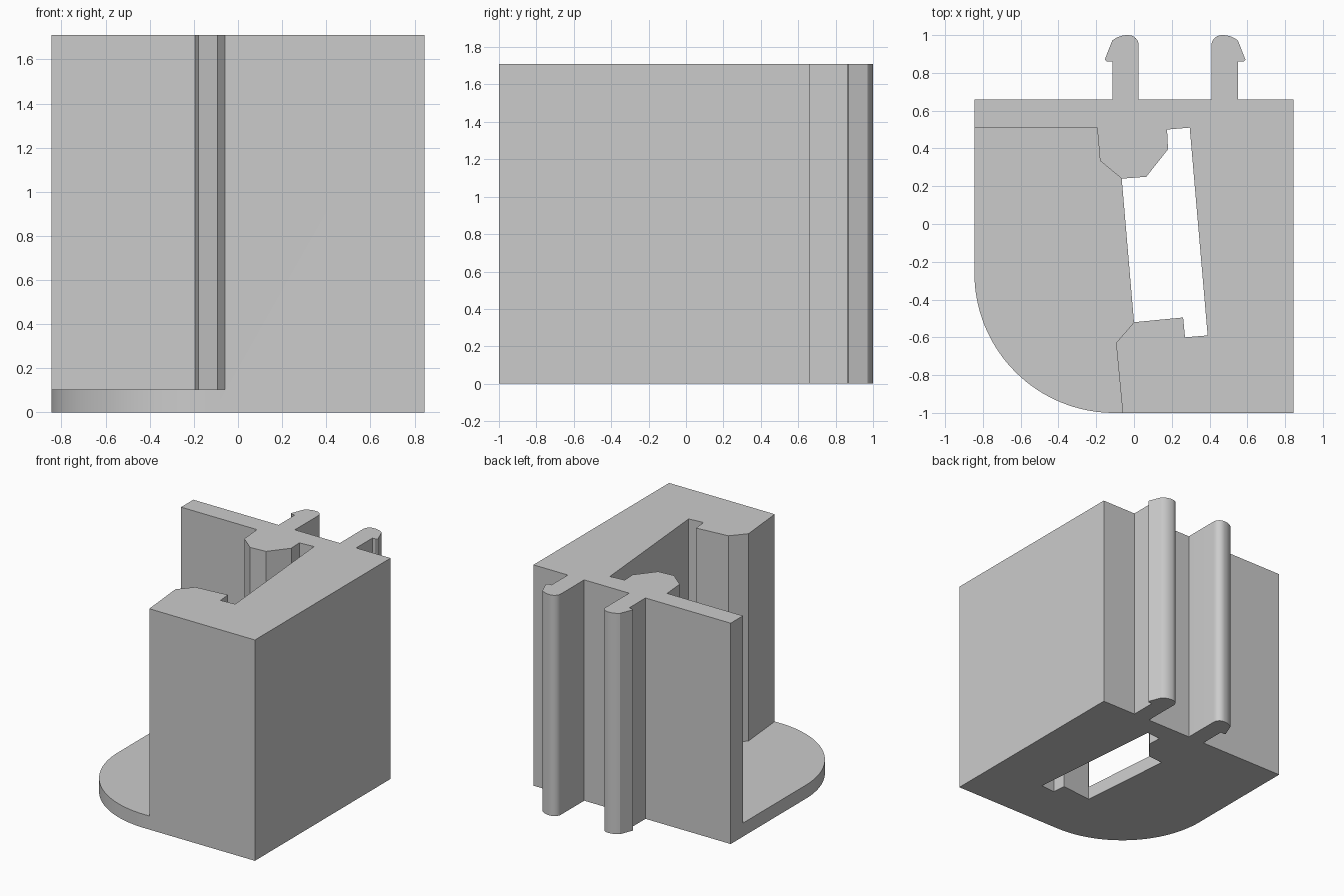
import bpy, bmesh, math

cube = bpy.data.objects.get("Cube")
if cube:
    bpy.data.objects.remove(cube, do_unlink=True)

HEIGHT, FLOOR = 1.71, 0.105
HALF, BACK, FRONT = 0.845, 0.66, -1.0

grey = bpy.data.materials.new("light grey plastic")
grey.use_nodes = True
grey.diffuse_color = (0.6, 0.6, 0.6, 1)
grey.node_tree.nodes["Principled BSDF"].inputs["Base Color"].default_value = (0.6, 0.6, 0.6, 1)


def arc(cx, cy, r, start, end, steps):
    angles = [math.radians(start + (end - start) * i / steps) for i in range(steps + 1)]
    return [(cx + r * math.cos(a), cy + r * math.sin(a)) for a in angles]


def prism(name, outline, z0, z1):
    """Extrude a plan outline from z0 to z1."""
    bm = bmesh.new()
    face = bm.faces.new([bm.verts.new((x, y, z0)) for x, y in outline])
    top = bmesh.ops.extrude_face_region(bm, geom=[face])["geom"]
    bmesh.ops.translate(bm, vec=(0, 0, z1 - z0),
                        verts=[v for v in top if isinstance(v, bmesh.types.BMVert)])
    bmesh.ops.recalc_face_normals(bm, faces=bm.faces)
    mesh = bpy.data.meshes.new(name)
    bm.to_mesh(mesh)
    bm.free()
    mesh.materials.append(grey)
    obj = bpy.data.objects.new(name, mesh)
    bpy.context.collection.objects.link(obj)
    return obj


def cut(target, cutter):
    cutter.hide_render = True
    mod = target.modifiers.new("cut", 'BOOLEAN')
    mod.operation, mod.solver, mod.object = 'DIFFERENCE', 'EXACT', cutter
    bpy.context.view_layer.objects.active = target
    bpy.ops.object.modifier_apply(modifier=mod.name)
    bpy.data.objects.remove(cutter, do_unlink=True)


# Snap clip profile with a hook, and its mirrored twin
clip = [(-0.115, BACK), (-0.115, 0.86), (-0.145, 0.86), (-0.155, 0.87)]
clip += arc(-0.035, 0.875, 0.125, 130, 90, 6)
clip += arc(-0.03, 0.945, 0.055, 90, 0, 8)
clip += [(0.025, BACK)]
twin = [(0.435 - x, y) for x, y in reversed(clip)]

# Whole footprint: square block with one rounded corner and two clips
footprint = [(-HALF, BACK)] + clip + twin + [(HALF, BACK), (HALF, FRONT)]
footprint += arc(-0.105, -0.26, 0.74, 270, 180, 32)
block = prism("clip_block", footprint, 0, HEIGHT)

# Tilted slot through the full height
slot = [(-0.065, 0.24), (0.065, 0.25), (0.18, 0.395), (0.175, 0.5), (0.295, 0.51),
        (0.39, -0.59), (0.27, -0.6), (0.26, -0.495), (0, -0.52)]
cut(block, prism("slot_cutter", slot, -0.2, HEIGHT + 0.2))

# Open side recess that leaves the thin floor
recess = [(-1.1, 0.51), (-0.195, 0.51), (-0.18, 0.335), (-0.065, 0.24), (0.1, 0.1),
          (0.1, -0.4), (0, -0.52), (-0.095, -0.63), (-0.06, FRONT), (-0.05, -1.1), (-1.1, -1.1)]
cut(block, prism("recess_cutter", recess, FLOOR, HEIGHT + 0.2))

# Smooth the curved walls only
bpy.ops.object.select_all(action='DESELECT')
block.select_set(True)
bpy.context.view_layer.objects.active = block
bpy.ops.object.shade_smooth_by_angle(angle=math.radians(22))
